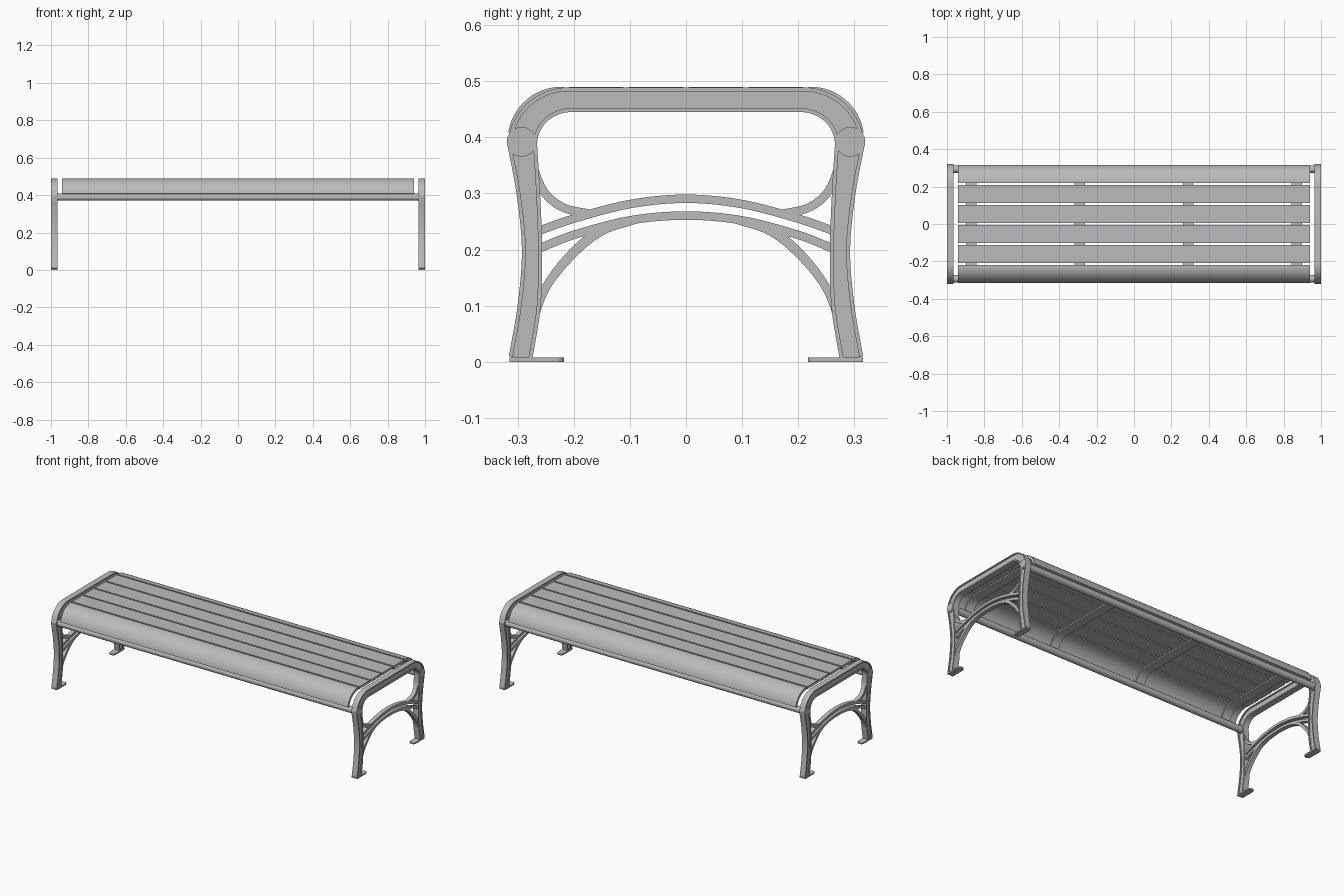
import bpy, bmesh, math
from mathutils import Vector

if "Cube" in bpy.data.objects:
    bpy.data.objects.remove(bpy.data.objects["Cube"])

metal = bpy.data.materials.new("grey_metal")
metal.use_nodes = True
grey = (0.5, 0.5, 0.5, 1)
metal.diffuse_color = grey
metal.node_tree.nodes["Principled BSDF"].inputs["Base Color"].default_value = grey


def finish(name, bm, x=0.0):
    bmesh.ops.recalc_face_normals(bm, faces=bm.faces)
    mesh = bpy.data.meshes.new(name)
    bm.to_mesh(mesh)
    bm.free()
    mesh.materials.append(metal)
    obj = bpy.data.objects.new(name, mesh)
    bpy.context.collection.objects.link(obj)
    obj.location.x = x
    bpy.ops.object.select_all(action='DESELECT')
    obj.select_set(True)
    bpy.context.view_layer.objects.active = obj
    bpy.ops.object.shade_smooth_by_angle(angle=math.radians(35))
    return obj


def smooth_path(points, steps=6):
    """Catmull-Rom curve through (y, z, half width) points."""
    p = [Vector(q) for q in points]
    p = [2 * p[0] - p[1]] + p + [2 * p[-1] - p[-2]]
    out = []
    for a, b, c, d in zip(p, p[1:], p[2:], p[3:]):
        for i in range(steps):
            t = i / steps
            out.append(0.5 * (2 * b + (c - a) * t + (2 * a - 5 * b + 4 * c - d) * t * t
                              + (3 * b - a - 3 * c + d) * t ** 3))
    return out + [p[-2]]


def mirrored(points):
    """Continue a half path that ends near y = 0 onto the other side."""
    return points + [(-y, z, w) for y, z, w in reversed(points) if abs(y) > 1e-4]


def sweep(name, path, half, x=0.0, rim=0.0, recess=0.0):
    """Sweep a flat bar, or a bar with recessed sides, along a path in the yz plane."""
    bm = bmesh.new()
    rings = []
    for i, (y, z, w) in enumerate(path):
        a, b = path[max(i - 1, 0)], path[min(i + 1, len(path) - 1)]
        tangent = Vector((b[0] - a[0], b[1] - a[1])).normalized()
        ny, nz = -tangent.y, tangent.x
        section = [(-w, -half), (w, -half), (w, half), (-w, half)]
        if rim:
            web, k = half - recess, w - rim
            section = [(-w, -half), (-k, -half), (-k, -web), (k, -web), (k, -half), (w, -half),
                       (w, half), (k, half), (k, web), (-k, web), (-k, half), (-w, half)]
        rings.append([bm.verts.new((sx, y + ny * n, z + nz * n)) for n, sx in section])
    count = len(rings[0])
    for r, s in zip(rings, rings[1:]):
        for j in range(count):
            k = (j + 1) % count
            bm.faces.new((r[j], r[k], s[k], s[j]))
    bm.faces.new(rings[0])
    bm.faces.new(rings[-1])
    return finish(name, bm, x)


def rod(name, x, y, z, radius, length):
    bm = bmesh.new()
    bmesh.ops.create_cone(bm, cap_ends=True, segments=32, radius1=radius,
                          radius2=radius, depth=length)
    for v in bm.verts:
        v.co = (v.co.z, v.co.x + y, v.co.y + z)
    return finish(name, bm, x)


def foot_plate(name, x, y):
    bm = bmesh.new()
    bmesh.ops.create_cube(bm, size=1)
    for v in bm.verts:
        v.co = (v.co.x * 0.037, v.co.y * 0.098 + y, v.co.z * 0.008 + 0.004)
    inner = [e for e in bm.edges
             if abs(e.verts[0].co.z - e.verts[1].co.z) > 0.005
             and abs(e.verts[0].co.y) < abs(y)]
    bmesh.ops.bevel(bm, geom=inner, offset=0.016, segments=6, affect='EDGES', profile=0.5)
    return finish(name, bm, x)


def arc(cy, cz, ry, rz, w, start, end, n=14):
    out = []
    for i in range(n + 1):
        t = math.radians(start + (end - start) * i / n)
        out.append((cy + ry * math.cos(t), cz + rz * math.sin(t), w))
    return out


# Frame centre lines: leg rising into a rounded corner and the top rail
leg = smooth_path([(0.295, 0.006, 0.021), (0.2795, 0.1, 0.0205), (0.2745, 0.2, 0.018),
                   (0.281, 0.3, 0.021), (0.2915, 0.385, 0.0262)])
corner = arc(0.2065, 0.385, 0.085, 0.082, 0.0262, 0, 90)[1:]
corner = [(y, z, w - 0.0042 * i / len(corner)) for i, (y, z, w) in enumerate(corner, 1)]
outline = mirrored([tuple(p) for p in leg] + corner)

# Curved stretchers and the braces tying them to the legs
upper_arch = smooth_path(mirrored([(0.266, 0.232, 0.0075), (0.2, 0.255, 0.0075),
                                   (0.1, 0.281, 0.0075), (0, 0.2905, 0.0075)]))
lower_arch = smooth_path(mirrored([(0.266, 0.2, 0.0075), (0.2, 0.226, 0.0075),
                                   (0.1, 0.252, 0.0075), (0, 0.2605, 0.0075)]))

for side, sx in (("left", 1), ("right", -1)):
    cx = sx * 0.9825
    sweep(f"{side}_leg_frame", outline, 0.0175, cx, rim=0.007, recess=0.006)
    sweep(f"{side}_upper_stretcher", upper_arch, 0.0125, cx)
    sweep(f"{side}_lower_stretcher", lower_arch, 0.0125, cx)
    for end, sy in (("back", 1), ("front", -1)):
        lower = [(0.279, 0.02, 0.006), (0.268, 0.085, 0.007), (0.245, 0.14, 0.0075),
                 (0.2, 0.195, 0.0085), (0.15, 0.234, 0.0085), (0.09, 0.253, 0.007)]
        upper = [(0.274, 0.37, 0.007), (0.269, 0.34, 0.007), (0.251, 0.3, 0.0075),
                 (0.217, 0.274, 0.0075), (0.17, 0.264, 0.007)]
        sweep(f"{side}_{end}_lower_brace",
              smooth_path([(y * sy, z, w) for y, z, w in lower]), 0.012, cx)
        sweep(f"{side}_{end}_upper_brace",
              smooth_path([(y * sy, z, w) for y, z, w in upper]), 0.012, cx)
        rod(f"{side}_{end}_boss_ring", cx, sy * 0.293, 0.392, 0.0265, 0.033)
        rod(f"{side}_{end}_boss", cx, sy * 0.293, 0.392, 0.0205, 0.035)
        foot_plate(f"{side}_{end}_foot", cx, sy * 0.266)

# Seat: four flat slats, two rolled edge slats and the edge tubes
for i in range(4):
    y = (i - 1.5) * 0.1065
    sweep(f"flat_slat_{i + 1}", [(y - 0.0485, 0.4825, 0.0075), (y + 0.0485, 0.4825, 0.0075)], 0.94)

for end, sy in (("back", 1), ("front", -1)):
    roll = [(0.218, 0.4825, 0.0075)] + arc(0.222, 0.395, 0.088, 0.0875, 0.0075, 88, 8, 20)
    sweep(f"{end}_edge_slat", [(y * sy, z, w) for y, z, w in roll], 0.94)
    rod(f"{end}_edge_tube", 0, sy * 0.293, 0.389, 0.019, 1.94)

# Straps under the slats, following the rolled edges
strap = mirrored(arc(0.222, 0.395, 0.077, 0.0765, 0.004, 5, 90))
for i, x in enumerate((-0.87, -0.29, 0.29, 0.87)):
    sweep(f"seat_strap_{i + 1}", strap, 0.0275, x)
